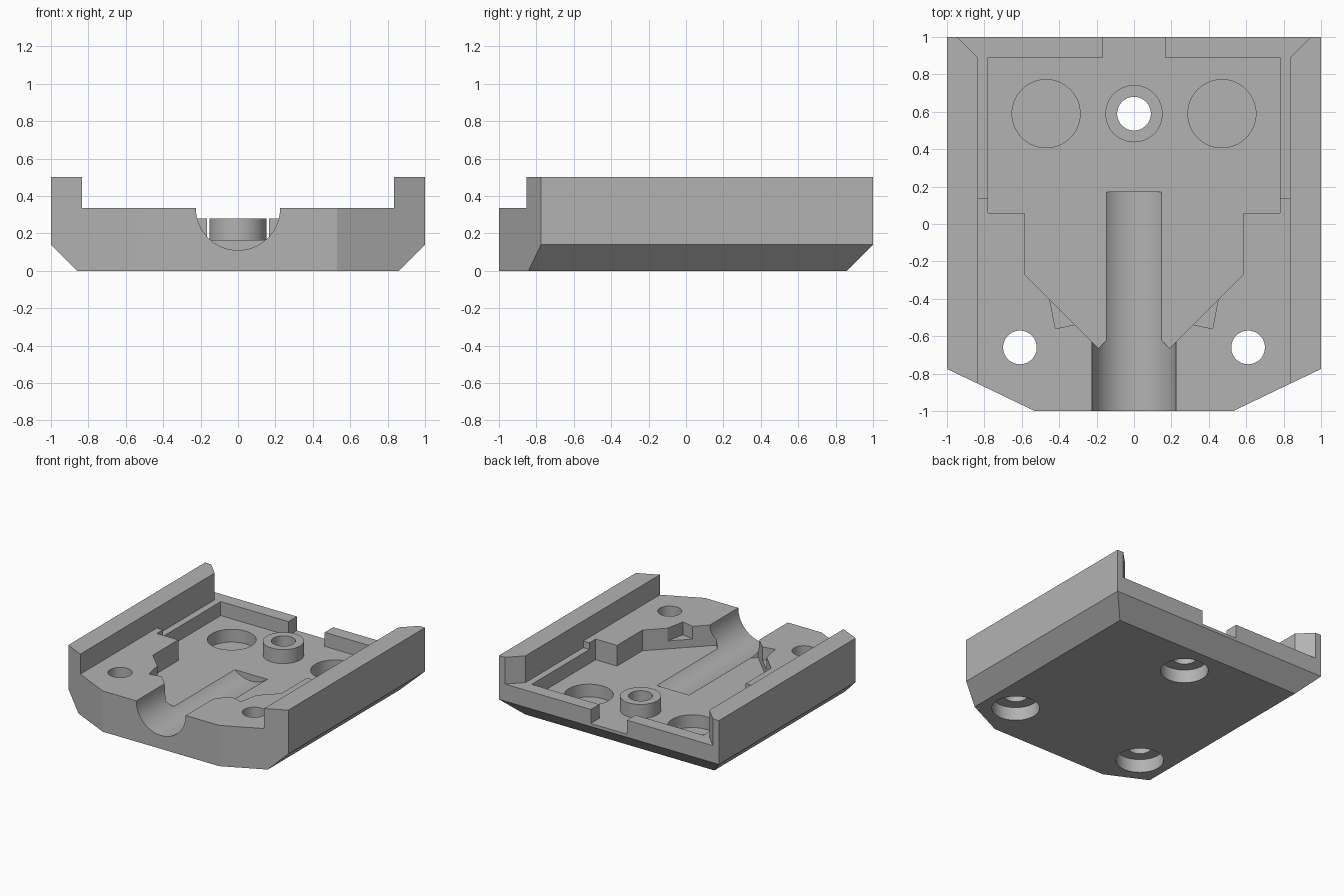
import bpy, bmesh, math
from mathutils import Vector, Matrix

if "Cube" in bpy.data.objects:
    bpy.data.objects.remove(bpy.data.objects["Cube"])

grey = bpy.data.materials.new("light grey plastic")
grey.use_nodes = True
COLOUR = (0.45, 0.45, 0.45, 1)
grey.diffuse_color = COLOUR
grey.node_tree.nodes["Principled BSDF"].inputs["Base Color"].default_value = COLOUR


def make_object(name, bm):
    bmesh.ops.recalc_face_normals(bm, faces=bm.faces)
    mesh = bpy.data.meshes.new(name)
    bm.to_mesh(mesh)
    bm.free()
    mesh.materials.append(grey)
    obj = bpy.data.objects.new(name, mesh)
    bpy.context.collection.objects.link(obj)
    return obj


def prism_mesh(outline, z0, z1):
    bm = bmesh.new()
    face = bm.faces.new([bm.verts.new((x, y, z0)) for x, y in outline])
    top = bmesh.ops.extrude_face_region(bm, geom=[face])["geom"]
    verts = [v for v in top if isinstance(v, bmesh.types.BMVert)]
    bmesh.ops.translate(bm, verts=verts, vec=(0, 0, z1 - z0))
    return bm


def prism(name, outline, z0, z1):
    return make_object(name, prism_mesh(outline, z0, z1))


def mirrored(half):
    """Close a right-hand half outline with its mirror image."""
    return half + [(-x, y) for x, y in reversed(half) if x != 0]


def cylinder(name, x, y, z0, z1, r):
    bm = bmesh.new()
    bmesh.ops.create_cone(bm, cap_ends=True, segments=64, radius1=r, radius2=r,
                          depth=z1 - z0,
                          matrix=Matrix.Translation((x, y, (z0 + z1) / 2)))
    return make_object(name, bm)


def combine(target, tool, operation="DIFFERENCE"):
    tool.hide_render = True
    mod = target.modifiers.new("cut", "BOOLEAN")
    mod.operation, mod.solver, mod.object = operation, "EXACT", tool
    bpy.context.view_layer.objects.active = target
    bpy.ops.object.modifier_apply(modifier=mod.name)
    bpy.data.objects.remove(tool)


TOP, DECK, RIM, FLOOR = 0.5, 0.335, 0.28, 0.165

# Main block with chamfered bottom edges on the sides and back
bm = prism_mesh(mirrored([(0.53, -1), (1, -0.775), (1, 1)]), 0, TOP)
for direction in ((1, 0), (-1, 0), (0, 1)):
    normal = Vector((*direction, -1)).normalized()
    point = Vector((*direction, 0.14))
    cut = bmesh.ops.bisect_plane(bm, geom=bm.verts[:] + bm.edges[:] + bm.faces[:],
                                 plane_co=point, plane_no=normal, clear_outer=True)
    edges = [e for e in cut["geom_cut"] if isinstance(e, bmesh.types.BMEdge)]
    bmesh.ops.edgeloop_fill(bm, edges=edges)
base = make_object("base_plate", bm)

# Channel between the side rails, flared and lowered at the back
flare = [(0.835, 0.89), (1.045, 1.1)]
combine(base, prism("channel", mirrored([(0.835, -1.2)] + flare), DECK, 0.8))
combine(base, prism("rim_step", mirrored([(0.835, 0.14)] + flare), RIM, 0.8))

# Sunken pocket and the gap in its back wall
pocket = [(0, -0.475), (0.19, -0.665), (0.585, -0.27), (0.585, 0.06),
          (0.78, 0.06), (0.78, 0.89)]
combine(base, prism("pocket", mirrored(pocket), FLOOR, 0.7))
combine(base, prism("back_gap", mirrored([(0.165, 0.8), (0.165, 1.1)]), FLOOR, 0.7))

# Small notches in the slanted pocket walls
for side in (-1, 1):
    notch = [(0.45, -0.405), (0.42, -0.56), (0.315, -0.538), (0.3, -0.45)]
    combine(base, prism("notch", [(side * x, y) for x, y in notch], 0.23, 0.7))

# Round groove running in from the front
bm = bmesh.new()
bmesh.ops.create_cone(bm, cap_ends=True, segments=96, radius1=0.225, radius2=0.225,
                      depth=1.37, matrix=Matrix.Translation((0, -0.515, DECK))
                      @ Matrix.Rotation(math.pi / 2, 4, "X"))
combine(base, make_object("groove", bm))

# Blind round recesses
for side in (-1, 1):
    combine(base, cylinder("recess", side * 0.47, 0.59, 0.06, 0.4, 0.182))

# Raised boss, then screw holes with counterbores from below
combine(base, cylinder("boss", 0, 0.59, 0.12, RIM, 0.153), "UNION")
for x, y in ((0, 0.59), (-0.61, -0.66), (0.61, -0.66)):
    combine(base, cylinder("screw_hole", x, y, -0.2, 0.7, 0.09))
    combine(base, cylinder("counterbore", x, y, -0.2, 0.11, 0.18))

bpy.ops.object.select_all(action="DESELECT")
base.select_set(True)
bpy.context.view_layer.objects.active = base
bpy.ops.object.shade_smooth_by_angle(angle=math.radians(20))
